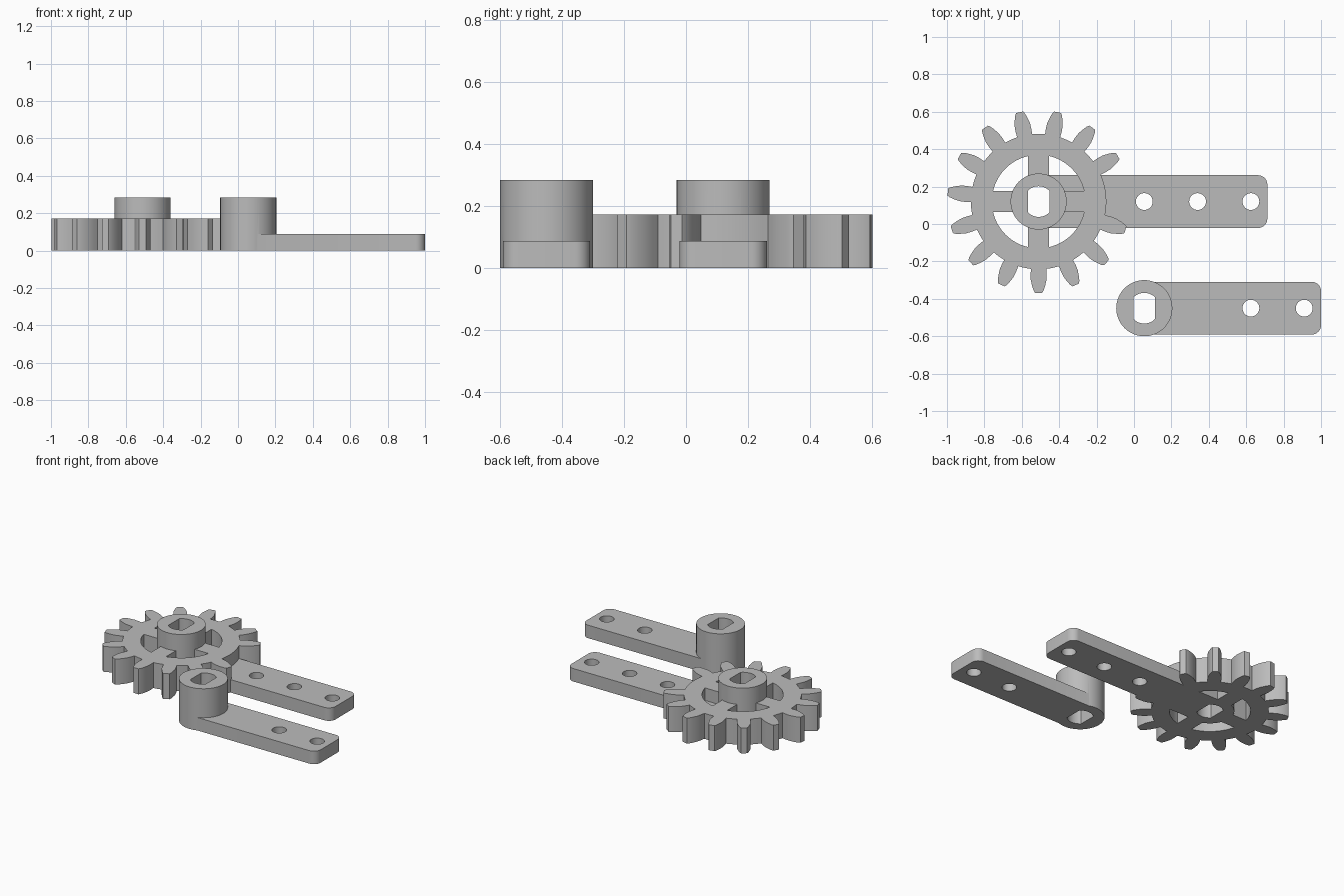
import bpy, bmesh
from math import sin, cos, pi, radians

cube = bpy.data.objects.get("Cube")
if cube:
    bpy.data.objects.remove(cube, do_unlink=True)

grey = bpy.data.materials.new("plain grey")
grey.use_nodes = True
colour = (0.5, 0.5, 0.5, 1)
grey.diffuse_color = colour
grey.node_tree.nodes["Principled BSDF"].inputs["Base Color"].default_value = colour

ARM_TOP, GEAR_TOP, HUB_TOP = 0.088, 0.173, 0.285
HUB_RADIUS = 0.15
GEAR = (-0.51, 0.12)
CRANK = (0.055, -0.45)


def prism(name, outline, z0, z1):
    """Extrude a flat counter-clockwise outline from z0 to z1."""
    bm = bmesh.new()
    face = bm.faces.new([bm.verts.new((x, y, z0)) for x, y in outline])
    top = bmesh.ops.extrude_face_region(bm, geom=[face])["geom"]
    bmesh.ops.translate(bm, vec=(0, 0, z1 - z0),
                        verts=[v for v in top if isinstance(v, bmesh.types.BMVert)])
    bmesh.ops.recalc_face_normals(bm, faces=bm.faces)
    mesh = bpy.data.meshes.new(name)
    bm.to_mesh(mesh)
    bm.free()
    mesh.materials.append(grey)
    obj = bpy.data.objects.new(name, mesh)
    bpy.context.collection.objects.link(obj)
    return obj


def arc(centre, radius, start, end, steps):
    return [(centre[0] + radius * cos(start + (end - start) * i / steps),
             centre[1] + radius * sin(start + (end - start) * i / steps))
            for i in range(steps + 1)]


def circle(centre, radius, steps=64):
    return arc(centre, radius, 0, 2 * pi, steps)[:-1]


def box(name, x0, x1, y0, y1, z0, z1):
    return prism(name, [(x0, y0), (x1, y0), (x1, y1), (x0, y1)], z0, z1)


def combine(target, tool, operation):
    """Apply a boolean and discard the tool."""
    mod = target.modifiers.new(operation.lower(), 'BOOLEAN')
    mod.operation, mod.object, mod.solver = operation, tool, 'EXACT'
    bpy.context.view_layer.objects.active = target
    bpy.ops.object.modifier_apply(modifier=mod.name)
    bpy.data.objects.remove(tool, do_unlink=True)


def hole(target, centre):
    combine(target, prism("screw_hole", circle(centre, 0.045, 32), -0.1, 0.2), 'DIFFERENCE')


def bore(target, centre):
    """Round shaft hole with two flat sides."""
    half = 0.057
    pts = [(max(centre[0] - half, min(centre[0] + half, x)), y)
           for x, y in circle(centre, 0.082, 48)]
    clean = [p for i, p in enumerate(pts)
             if abs(p[0] - pts[i - 1][0]) > 1e-6 or
             abs(p[0] - pts[(i + 1) % len(pts)][0]) > 1e-6]
    combine(target, prism("shaft_bore", clean, -0.1, 0.4), 'DIFFERENCE')


def arm(name, x0, x1, y, holes):
    """Flat bar with a rounded free end and screw holes."""
    half, r = 0.141, 0.05
    outline = [(x0, y + half), (x0, y - half)]
    outline += arc((x1 - r, y - half + r), r, -pi / 2, 0, 8)
    outline += arc((x1 - r, y + half - r), r, 0, pi / 2, 8)
    bar = prism(name, outline, 0, ARM_TOP)
    for x in holes:
        hole(bar, (x, y))
    return bar


def gear_outline():
    """Fifteen teeth; the one lying over the arm is left out."""
    flank = [(0.36, 0.041), (0.39, 0.043), (0.42, 0.042), (0.45, 0.035), (0.475, 0.027), (0.488, 0.019)]
    pitch = 2 * pi / 15
    pts = []
    for i in range(15):
        a = radians(-90) + i * pitch
        if i != 4:
            profile = [(r, -w) for r, w in flank] + [(r, w) for r, w in reversed(flank)]
            pts += [(GEAR[0] + r * cos(a) - w * sin(a),
                     GEAR[1] + r * sin(a) + w * cos(a)) for r, w in profile]
        else:
            pts += arc(GEAR, 0.362, a - 0.11, a + 0.11, 4)
        # valley floor up to the next tooth
        pts += arc(GEAR, 0.362, a + 0.14, a + pitch - 0.14, 4)
    return pts


# Toothed wheel with four windows, hub and arm
wheel = prism("gear_with_arm", gear_outline(), 0, GEAR_TOP)
combine(wheel, prism("rim_opening", circle(GEAR, 0.25), -0.1, 0.3), 'DIFFERENCE')
x, y = GEAR
spoke, reach = 0.056, 0.28
combine(wheel, box("spoke_a", x - reach, x + reach, y - spoke, y + spoke, 0, GEAR_TOP), 'UNION')
combine(wheel, box("spoke_b", x - spoke, x + spoke, y - reach, y + reach, 0, GEAR_TOP), 'UNION')
combine(wheel, prism("gear_hub", circle(GEAR, HUB_RADIUS), 0, HUB_TOP), 'UNION')
combine(wheel, arm("gear_arm", x, 0.713, y, (0.055, 0.34, 0.625)), 'UNION')
bore(wheel, GEAR)

# Separate crank: hub and arm
crank = prism("crank_arm", circle(CRANK, HUB_RADIUS), 0, HUB_TOP)
combine(crank, arm("crank_bar", CRANK[0], 1.0, CRANK[1], (0.625, 0.91)), 'UNION')
bore(crank, CRANK)

# Smooth round walls, keep crisp edges
bpy.ops.object.select_all(action='DESELECT')
for obj in (wheel, crank):
    obj.select_set(True)
bpy.context.view_layer.objects.active = wheel
bpy.ops.object.shade_smooth_by_angle(angle=radians(25))
